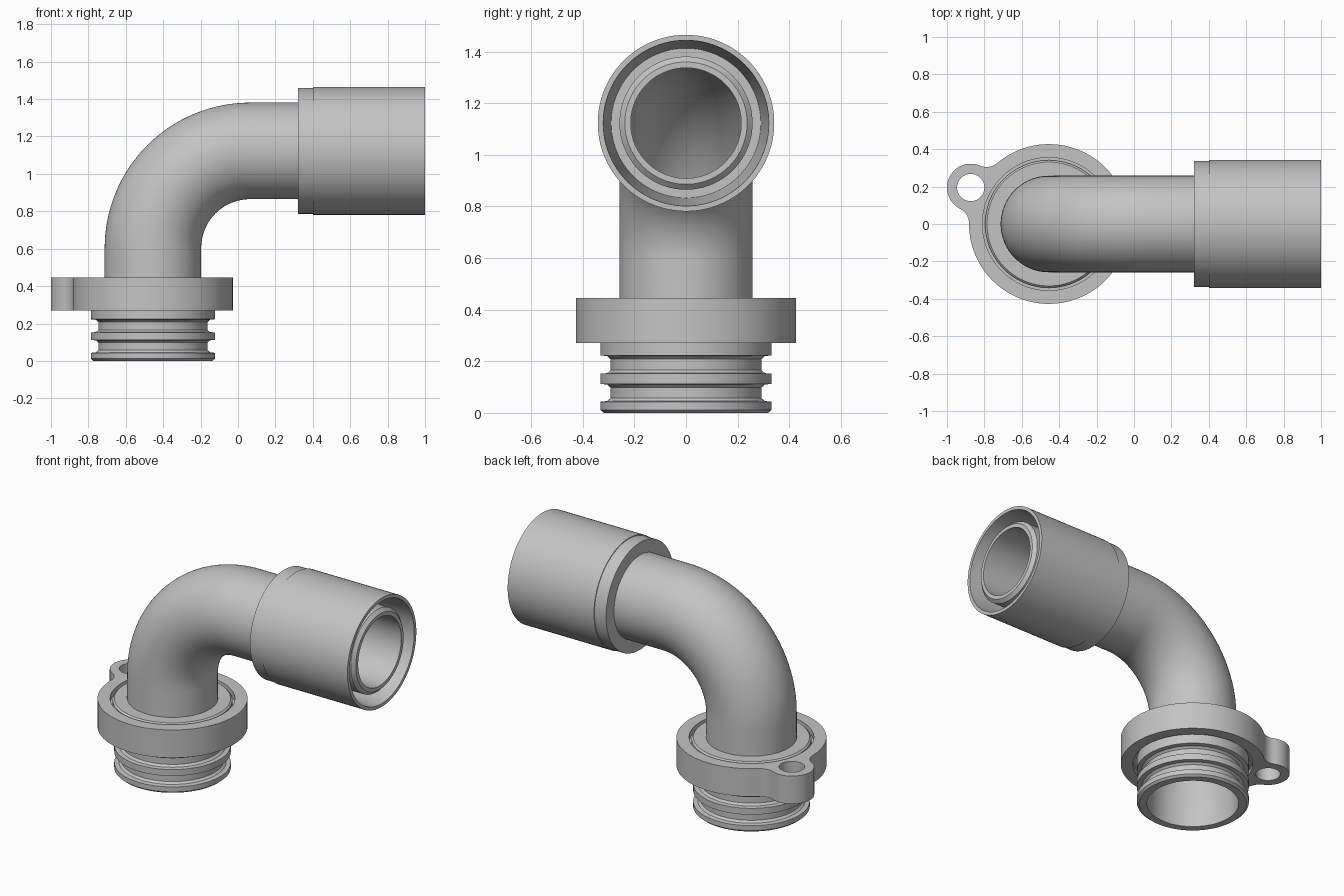
import bpy
import bmesh
from math import sin, cos, pi, radians, atan2, acos, hypot
from mathutils import Vector, Matrix

cube = bpy.data.objects.get("Cube")
if cube:
    bpy.data.objects.remove(cube, do_unlink=True)

SEGS = 96
AXIS_X = -0.455      # vertical pipe axis
PIPE_Z = 1.123       # horizontal pipe axis
BEND = 0.52          # bend radius
OUTER, BORE = 0.258, 0.214
TOP = 0.445          # top of the base and flange

grey = bpy.data.materials.new("plain grey")
grey.use_nodes = True
grey.diffuse_color = (0.55, 0.55, 0.55, 1)
grey.node_tree.nodes["Principled BSDF"].inputs["Base Color"].default_value = (0.55, 0.55, 0.55, 1)


def finish(obj, angle=25):
    """Weld, fix normals, assign the material and smooth the shallow edges."""
    bm = bmesh.new()
    bm.from_mesh(obj.data)
    bmesh.ops.remove_doubles(bm, verts=bm.verts, dist=1e-5)
    bmesh.ops.recalc_face_normals(bm, faces=bm.faces)
    bm.to_mesh(obj.data)
    bm.free()
    obj.data.materials.clear()
    obj.data.materials.append(grey)
    bpy.ops.object.select_all(action='DESELECT')
    obj.select_set(True)
    bpy.context.view_layer.objects.active = obj
    bpy.ops.object.shade_smooth_by_angle(angle=radians(angle))


def ring_tube(name, rings):
    """Closed tube from a cyclic list of (centre, tilt, radius) rings."""
    bm = bmesh.new()
    loops = []
    for centre, tilt, r in rings:
        rot = Matrix.Rotation(tilt, 3, 'Y')
        loops.append([bm.verts.new(centre + rot @ Vector((r * cos(a), r * sin(a), 0)))
                      for a in (2 * pi * i / SEGS for i in range(SEGS))])
    for k, low in enumerate(loops):
        high = loops[(k + 1) % len(loops)]
        for i in range(SEGS):
            j = (i + 1) % SEGS
            bm.faces.new((low[i], low[j], high[j], high[i]))
    mesh = bpy.data.meshes.new(name)
    bm.to_mesh(mesh)
    bm.free()
    obj = bpy.data.objects.new(name, mesh)
    bpy.context.collection.objects.link(obj)
    finish(obj)
    return obj


# Elbow pipe: straight rise, quarter bend, straight run
path = [(Vector((AXIS_X, 0, TOP)), 0)]
steps = 32
for i in range(steps + 1):
    a = pi / 2 * i / steps
    path.append((Vector((AXIS_X + BEND * (1 - cos(a)), 0, PIPE_Z - BEND + BEND * sin(a))), a))
path.append((Vector((0.32, 0, PIPE_Z)), pi / 2))
ring_tube("elbow_pipe", [(c, t, OUTER) for c, t in path]
          + [(c, t, BORE) for c, t in reversed(path)])

# Hose socket: outer sleeve, tapered recess and chamfered inner spigot
socket = [(0.32, BORE), (0.32, 0.337), (0.40, 0.337), (0.40, 0.342), (1.0, 0.342),
          (1.0, 0.321), (0.50, 0.29), (0.50, OUTER), (0.965, OUTER),
          (0.985, 0.237), (0.985, BORE)]
ring_tube("hose_socket", [(Vector((x, 0, PIPE_Z)), pi / 2, r) for x, r in socket])

# Base plug: two seal grooves, chamfered foot, retaining rib, flared bore
plug = [(0.0, 0.272), (0.0, 0.318), (0.012, 0.332), (0.043, 0.332), (0.046, 0.305),
        (0.058, 0.292), (0.098, 0.292), (0.110, 0.305), (0.112, 0.332), (0.152, 0.332),
        (0.154, 0.305), (0.166, 0.292), (0.208, 0.292), (0.220, 0.305), (0.223, 0.332),
        (0.30, 0.332), (0.30, 0.357), (0.41, 0.357), (0.41, 0.341), (0.435, 0.341),
        (TOP, 0.331), (TOP, BORE), (0.40, BORE), (0.20, 0.262)]
ring_tube("base_plug", [(Vector((AXIS_X, 0, z)), 0, r) for z, r in plug])

# Flange collar with an eyelet lug blended in by two fillets
RING_R, LUG_R, FILLET = 0.427, 0.127, 0.09
ring_c = Vector((AXIS_X, 0))
lug_c = Vector((-0.873, 0.195))


def arc(c, r, a0, a1, n):
    return [(c.x + r * cos(a0 + (a1 - a0) * i / n), c.y + r * sin(a0 + (a1 - a0) * i / n))
            for i in range(n + 1)]


def heading(a, b):
    return atan2(b.y - a.y, b.x - a.x)


d = (lug_c - ring_c).length
to_lug = heading(ring_c, lug_c)
p, q = RING_R + FILLET, LUG_R + FILLET
at_ring = acos((p * p + d * d - q * q) / (2 * p * d))
at_lug = acos((q * q + d * d - p * p) / (2 * q * d))
at_fillet = pi - at_ring - at_lug
upper, lower = to_lug - at_ring, to_lug + at_ring
f_up = ring_c + p * Vector((cos(upper), sin(upper)))
f_low = ring_c + p * Vector((cos(lower), sin(lower)))
outline = arc(ring_c, RING_R, lower, upper + 2 * pi, 96)
start = upper + pi
outline += arc(f_up, FILLET, start, start - at_fillet, 10)[1:]
outline += arc(lug_c, LUG_R, to_lug + pi + at_lug - 2 * pi, to_lug + pi - at_lug, 40)[1:]
start = lower + pi
outline += arc(f_low, FILLET, start + at_fillet, start, 10)[1:-1]

curve = bpy.data.curves.new("flange_collar", 'CURVE')
curve.dimensions = '2D'
curve.fill_mode = 'BOTH'
height = TOP - 0.27
curve.extrude = height / 2
holes = [arc(ring_c, 0.355, 0, 2 * pi, SEGS)[:-1], arc(lug_c, 0.073, 0, 2 * pi, 40)[:-1]]
for points in [outline] + holes:
    spline = curve.splines.new('POLY')
    spline.points.add(len(points) - 1)
    for pt, (x, y) in zip(spline.points, points):
        pt.co = (x, y, 0, 1)
    spline.use_cyclic_u = True
collar = bpy.data.objects.new("flange_collar", curve)
collar.location.z = 0.27 + height / 2
bpy.context.collection.objects.link(collar)
bpy.ops.object.select_all(action='DESELECT')
collar.select_set(True)
bpy.context.view_layer.objects.active = collar
bpy.ops.object.convert(target='MESH')
finish(bpy.context.view_layer.objects.active)
